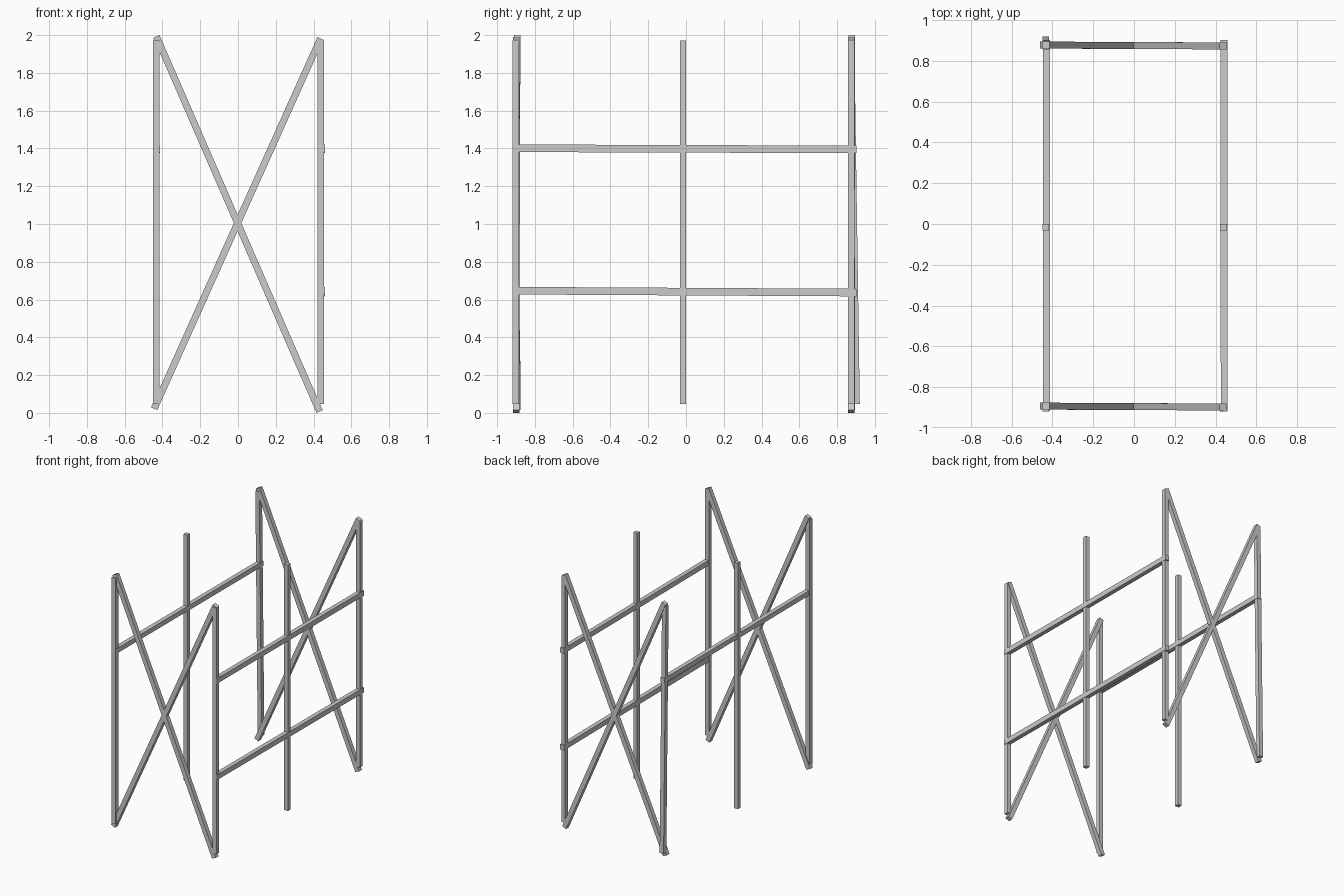
import bpy
from mathutils import Vector, Matrix

if "Cube" in bpy.data.objects:
    bpy.data.objects.remove(bpy.data.objects["Cube"])


def beam(name, a, b, side, w, h):
    """Square-cut timber from a to b; w is measured along 'side', h across it."""
    a, b = Vector(a), Vector(b)
    z = (b - a).normalized()
    x = Vector(side)
    x = (x - z * x.dot(z)).normalized()
    y = z.cross(x)
    rot = Matrix((x, y, z)).transposed().to_4x4()
    bpy.ops.mesh.primitive_cube_add(size=1)
    ob = bpy.context.object
    ob.name = name
    ob.matrix_world = (Matrix.Translation((a + b) / 2) @ rot
                       @ Matrix.Diagonal((w, h, (b - a).length, 1)))
    return ob


T = 0.034          # timber thickness
Z0, Z1 = 0.047, 1.972
X_L, X_R = -0.433, 0.439
FRONT, MID, REAR = -0.902, -0.016, 0.874

# Upright posts (the rear left one leans slightly)
for side, x in (("left", X_L), ("right", X_R)):
    for pos, y in (("front", FRONT), ("middle", MID), ("rear", REAR)):
        foot = 0.903 if (side, pos) == ("left", "rear") else y
        beam(f"{side}_{pos}_post", (x, foot, Z0), (x, y, Z1), (1, 0, 0), T, T)

# Crossed braces at each end
for pos, y in (("front", -0.896), ("rear", 0.876)):
    beam(f"{pos}_brace_falling", (-0.432, y + 0.002, 1.993), (0.432, y - 0.002, 0.007),
         (0, 1, 0), T, 0.036)
    beam(f"{pos}_brace_rising", (-0.444, y + 0.002, 0.022), (0.437, y - 0.002, 1.982),
         (0, 1, 0), T, 0.036)

# Long side rails: one on the left, two on the right
beam("left_rail", (-0.430, -0.917, 1.400), (-0.430, 0.903, 1.395), (1, 0, 0), T, 0.038)
beam("right_upper_rail", (0.443, -0.917, 1.401), (0.441, 0.903, 1.395), (1, 0, 0), T, 0.040)
beam("right_lower_rail", (0.443, -0.917, 0.647), (0.441, 0.903, 0.637), (1, 0, 0), T, 0.040)
